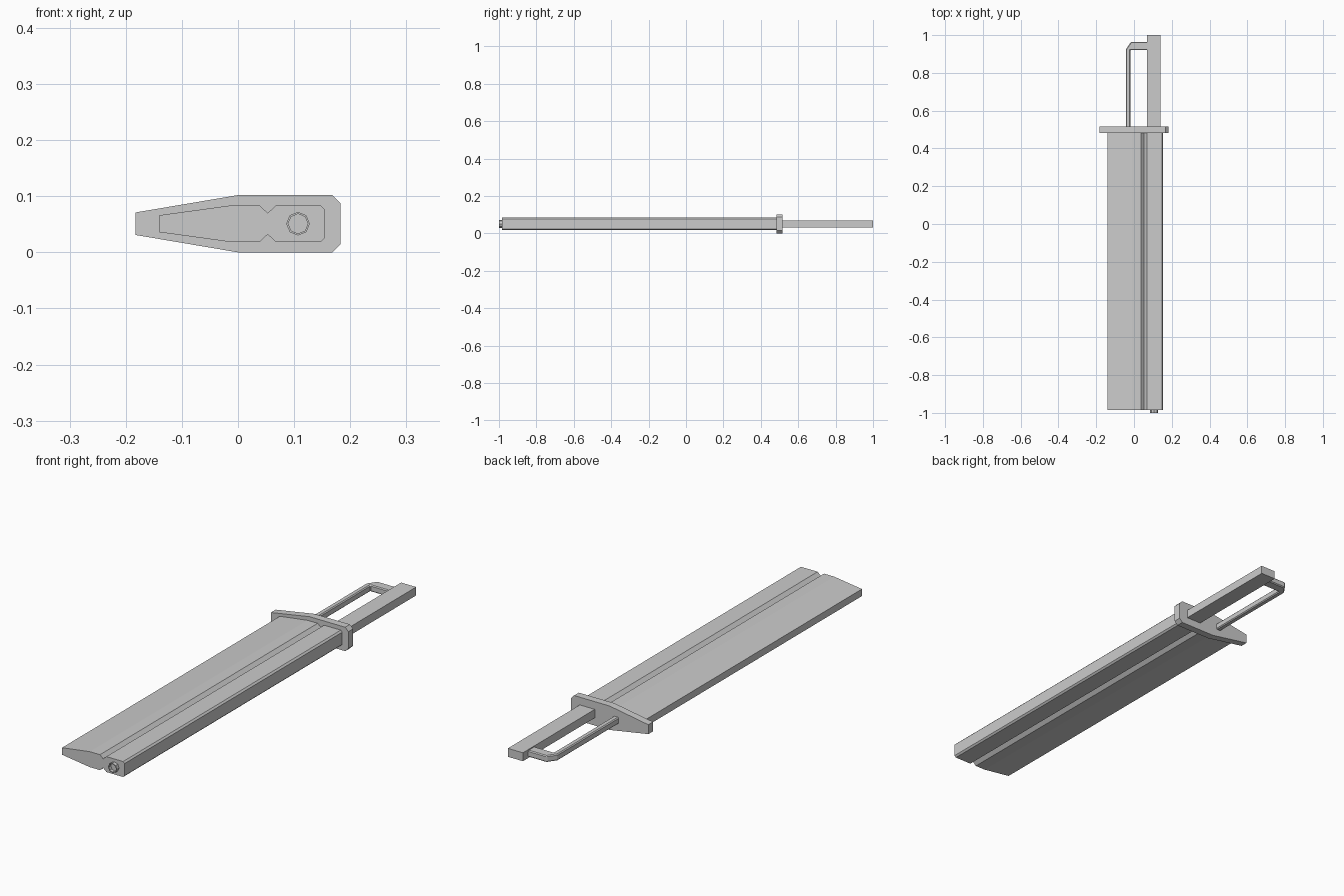
import bpy, bmesh, math

if "Cube" in bpy.data.objects:
    bpy.data.objects.remove(bpy.data.objects["Cube"])


def extrude_profile(name, pts, axis, lo, hi, bevel=0):
    """Solid prism: 2D outline in xz (axis 'y') or xy (axis 'z') swept from lo to hi."""
    bm = bmesh.new()
    place = (lambda a, b, t: (a, t, b)) if axis == 'y' else (lambda a, b, t: (a, b, t))
    near = [bm.verts.new(place(a, b, lo)) for a, b in pts]
    far = [bm.verts.new(place(a, b, hi)) for a, b in pts]
    bm.faces.new(near)
    bm.faces.new(far[::-1])
    for i in range(len(pts)):
        j = (i + 1) % len(pts)
        bm.faces.new((near[i], far[i], far[j], near[j]))
    bmesh.ops.recalc_face_normals(bm, faces=bm.faces)
    mesh = bpy.data.meshes.new(name)
    bm.to_mesh(mesh)
    bm.free()
    ob = bpy.data.objects.new(name, mesh)
    bpy.context.collection.objects.link(ob)
    if bevel:
        mod = ob.modifiers.new("chamfer", 'BEVEL')
        mod.width, mod.segments = bevel, 1
    return ob


MID = 0.051


def mirrored(half):
    """Close an upper outline (x, height above mid) with its reflection below."""
    return [(x, MID + h) for x, h in half] + [(x, MID - h) for x, h in reversed(half)]


# Blade with a V groove along both broad faces
blade = [(-0.141, 0.015), (-0.01, 0.033), (0.038, 0.033), (0.053, 0.019),
         (0.068, 0.033), (0.147, 0.033), (0.154, 0.026)]
extrude_profile("blade", mirrored(blade), 'y', -0.985, 0.487)

# Guard plate
guard = [(-0.183, 0.02), (0.0, 0.051), (0.168, 0.051), (0.183, 0.036)]
extrude_profile("guard", mirrored(guard), 'y', 0.483, 0.515)

# Straight grip
grip = [(0.07, 0.018), (0.141, 0.018)]
extrude_profile("grip", mirrored(grip), 'y', 0.51, 1.0)

# Hand guard loop: bar along the grip, clipped corner, bar back into the grip
loop = [(-0.043, 0.51), (-0.043, 0.925), (-0.016, 0.964), (0.075, 0.964),
        (0.075, 0.92), (-0.019, 0.92), (-0.019, 0.51)]
extrude_profile("hand_loop", loop, 'z', MID - 0.014, MID + 0.014, 0.004)

# Octagonal muzzle ring at the blade tip, with a shallow bore
bm = bmesh.new()
rings = []
for r, y in ((0.021, -0.98), (0.021, -1.0), (0.0175, -1.0), (0.0175, -0.986)):
    rings.append([bm.verts.new((0.107 + r * math.sin(k * math.pi / 4), y,
                                MID + r * math.cos(k * math.pi / 4))) for k in range(8)])
for a, b in zip(rings, rings[1:]):
    for k in range(8):
        bm.faces.new((a[k], a[(k + 1) % 8], b[(k + 1) % 8], b[k]))
bm.faces.new(rings[-1])
bm.faces.new(rings[0])
bmesh.ops.recalc_face_normals(bm, faces=bm.faces)
mesh = bpy.data.meshes.new("muzzle_ring")
bm.to_mesh(mesh)
bm.free()
bpy.context.collection.objects.link(bpy.data.objects.new("muzzle_ring", mesh))
